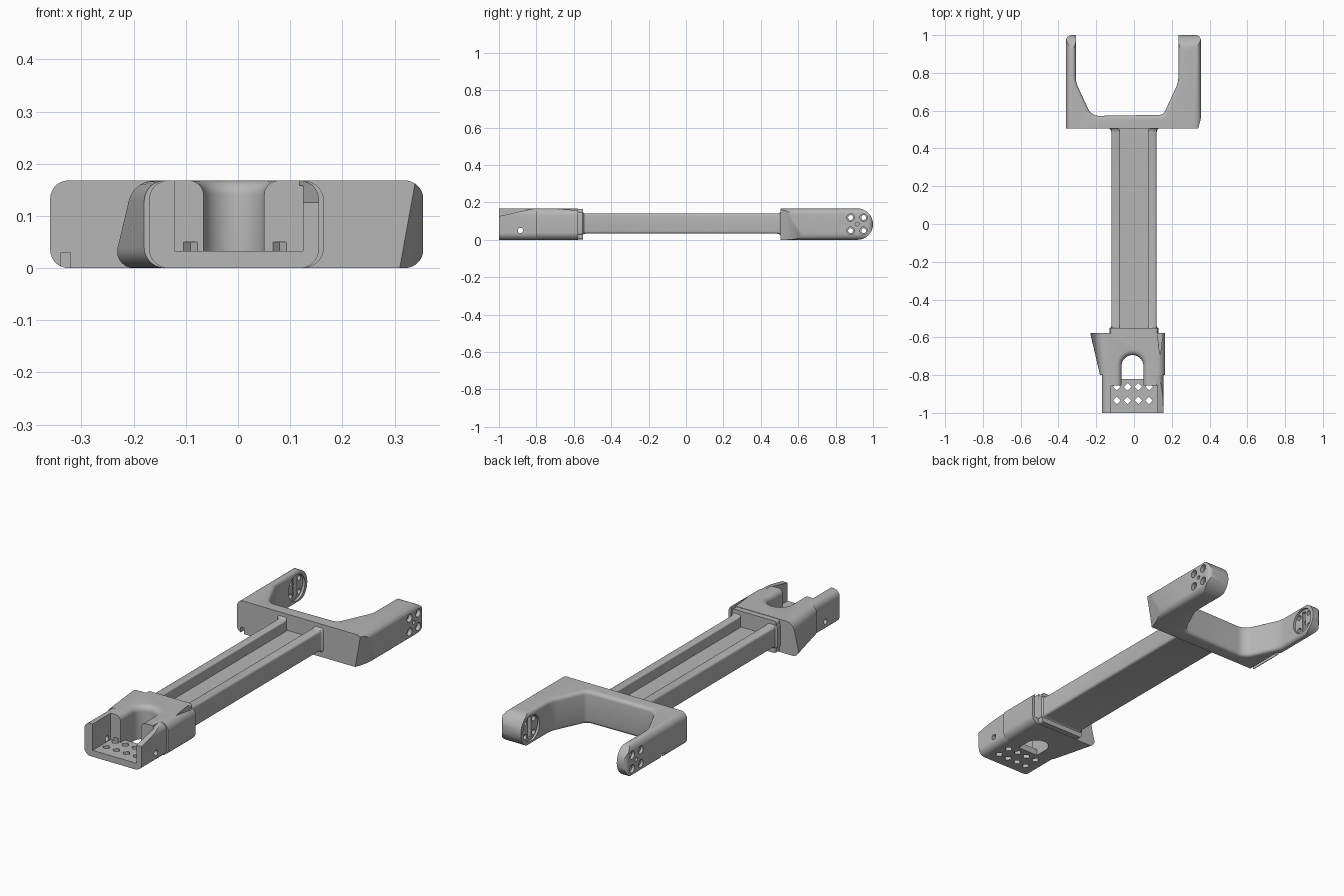
import bpy, bmesh, math
from mathutils import Vector

cube = bpy.data.objects.get("Cube")
if cube:
    bpy.data.objects.remove(cube)

grey = bpy.data.materials.new("plain grey")
grey.use_nodes = True
GREY = (0.47, 0.47, 0.47, 1)
grey.diffuse_color = GREY
grey.node_tree.nodes["Principled BSDF"].inputs["Base Color"].default_value = GREY

H = 0.168  # overall height


def rounded(pts, radii, n=7):
    """Closed 2D outline with circular corners."""
    if not isinstance(radii, (list, tuple)):
        radii = [radii] * len(pts)
    out = []
    for i, r in enumerate(radii):
        p, a, b = (Vector(pts[k % len(pts)]) for k in (i, i - 1, i + 1))
        if r == 0:
            out.append(p)
            continue
        s, e = p + (a - p).normalized() * r, p + (b - p).normalized() * r
        w = math.sin((a - p).angle(b - p) / 2)
        for k in range(n + 1):
            t = k / n
            c = (1 - t) ** 2, 2 * w * t * (1 - t), t * t
            out.append((s * c[0] + p * c[1] + e * c[2]) / sum(c))
    return out


def rect(x0, x1, z0, z1):
    return [(x0, z0), (x1, z0), (x1, z1), (x0, z1)]


def loft(name, axis, rings, bevel=None):
    """Skin (outline, level) rings stacked along an axis."""
    place = {"x": lambda u, v, h: (h, u, v), "y": lambda u, v, h: (u, h, v),
             "z": lambda u, v, h: (u, v, h)}[axis]
    bm = bmesh.new()
    loops = [[bm.verts.new(place(p[0], p[1], h)) for p in ring] for ring, h in rings]
    for lo, hi in zip(loops, loops[1:]):
        for i in range(len(lo)):
            bm.faces.new((lo[i - 1], lo[i], hi[i], hi[i - 1]))
    bm.faces.new(loops[0])
    bm.faces.new(loops[-1])
    bmesh.ops.remove_doubles(bm, verts=bm.verts, dist=1e-5)
    bmesh.ops.recalc_face_normals(bm, faces=bm.faces)
    if bevel:
        edges = [e for e in bm.edges if bevel(e)]
        bmesh.ops.bevel(bm, geom=edges, offset=0.018, segments=4, profile=0.5,
                        affect="EDGES", clamp_overlap=True)
    mesh = bpy.data.meshes.new(name)
    bm.to_mesh(mesh)
    bm.free()
    mesh.materials.append(grey)
    obj = bpy.data.objects.new(name, mesh)
    bpy.context.collection.objects.link(obj)
    return obj


def prism(axis, outline, lo, hi, name="cutter"):
    return loft(name, axis, [(outline, lo), (outline, hi)])


def box(x0, x1, y0, y1, z0, z1):
    return prism("z", rect(x0, x1, y0, y1), z0, z1)


def disc(axis, u, v, r, lo, hi, n=24):
    ring = [(u + r * math.cos(math.tau * k / n), v + r * math.sin(math.tau * k / n))
            for k in range(n)]
    return prism(axis, ring, lo, hi)


def combine(obj, op, *tools):
    for tool in tools:
        mod = obj.modifiers.new("combine", "BOOLEAN")
        mod.operation, mod.solver, mod.object = op, "EXACT", tool
        bpy.context.view_layer.objects.active = obj
        bpy.ops.object.modifier_apply(modifier=mod.name)
        bpy.data.objects.remove(tool)


# Fork: plan outline with softened inner rims
plan = rounded(
    [(-0.36, 0.505), (0.355, 0.505), (0.355, 1), (0.235, 1), (0.235, 0.75),
     (0.155, 0.578), (-0.225, 0.572), (-0.308, 0.75), (-0.308, 1), (-0.36, 1)],
    [0, 0, 0.03, 0, 0.03, 0.02, 0.04, 0.03, 0, 0.03])


def inner_rim(e):
    a, b = (v.co for v in e.verts)
    m = (a + b) / 2
    return abs(a.z - b.z) < 1e-4 and -0.32 < m.x < 0.24 and 0.52 < m.y < 0.995


fork = loft("fork", "z", [(plan, 0), (plan, H)], inner_rim)
combine(fork, "INTERSECT",
        prism("y", rounded(rect(-0.36, 0.355, 0, H), 0.035), 0.4, 1.1),
        prism("x", rounded(rect(0.4, 1, 0, H), [0, H / 2, H / 2, 0], 12), -0.5, 0.5))

# Slanted corner and cable notch on the fork
slant = [([(x - 0.1, 0.205), (0.8, 0.2), (x + 0.2, 1.105)], z)
         for x, z in ((0.292, -0.1), (0.364, 0.3))]
combine(fork, "DIFFERENCE", loft("cutter", "z", slant),
        box(-0.339, -0.321, 0.4, 0.7, -0.1, 0.03),
        box(-0.4, -0.321, 0.68, 0.71, -0.1, 0.03))

# Pivot recesses and screw holes in the arm tips
PY, PZ = 0.915, 0.084
for lo, hi in ((-0.32, -0.28), (0.2, 0.246)):
    combine(fork, "DIFFERENCE", disc("x", PY, PZ, 0.066, lo, hi, 32))
for lo, hi in ((-0.332, -0.28), (0.2, 0.262)):
    combine(fork, "DIFFERENCE", box(lo, hi, PY - 0.012, PY + 0.012, 0.03, 0.138))
for sy in (-1, 1):
    for sz in (-1, 1):
        y, z = PY + sy * 0.035, PZ + sz * 0.035
        combine(fork, "DIFFERENCE", disc("x", y, z, 0.013, -0.5, 0.5),
                disc("x", y, z, 0.02, -0.5, -0.345), disc("x", y, z, 0.02, 0.335, 0.5))
combine(fork, "DIFFERENCE", disc("x", PY, PZ, 0.01, 0.3, 0.5),
        disc("x", PY, PZ, 0.01, -0.5, -0.325))

# Beam: channel section, flared where it meets the ends
channel = rounded(
    [(-0.12, 0.033), (0.12, 0.033), (0.12, 0.14), (0.073, 0.14),
     (0.073, 0.085), (-0.073, 0.085), (-0.073, 0.14), (-0.12, 0.14)],
    [0.012, 0.012, 0.012, 0.006, 0, 0, 0.006, 0.012], 4)


def flared(s):
    return [(p.x * s, 0.086 + (p.y - 0.086) * (1 + (s - 1) * 2)) for p in channel]


beam = loft("beam", "y", [(flared(s), y) for s, y in (
    (1.08, -0.58), (1.08, -0.553), (1.02, -0.546), (1, -0.535),
    (1, 0.485), (1.02, 0.497), (1.08, 0.505), (1.08, 0.52))])

# Head: winged body, front tray and collar
head = loft("head", "y", [
    (rounded(rect(-0.18, 0.165, 0, H), 0.04), -0.8),
    (rounded([(-0.24, 0), (0.165, 0), (0.165, H), (-0.2, H)], 0.04), -0.578)])
combine(head, "UNION",
        prism("y", rounded(rect(-0.17, 0.155, 0, H), 0.036), -1, -0.7),
        prism("y", rounded(rect(-0.125, 0.125, 0.002, H - 0.002), 0.012), -0.62, -0.55))

# Tray pocket, sloping left wall and the slit beside the body
combine(head, "DIFFERENCE",
        box(-0.122, 0.125, -1.1, -0.855, 0.033, 0.3),
        prism("x", [(-1.1, 0.104), (-0.81, H), (-0.81, 0.3), (-1.1, 0.3)], 0.118, 0.3),
        prism("z", [(0.126, -0.5), (0.15, -0.5), (0.15, -0.6), (0.138, -0.7), (0.126, -0.6)],
              0.03, 0.3))


# U-shaped opening with a rounded upper rim
def u_shape(r, front):
    cx, cy = -0.008, -0.752
    arc = [(cx + r * math.cos(math.pi * k / 20), cy + r * math.sin(math.pi * k / 20))
           for k in range(21)]
    return arc + [(cx - r, front), (cx + r, front)]


R, RIM = 0.058, 0.028
rim = [(R, 0.033)] + [
    (R + RIM * (1 - math.cos(a)), H - RIM + RIM * math.sin(a))
    for a in (math.pi / 2 * k / 6 for k in range(7))] + [(R + RIM, 0.3)]
combine(head, "DIFFERENCE",
        prism("z", u_shape(R, -0.82), -0.1, 0.06),
        loft("cutter", "z", [(u_shape(r, -0.9), z) for r, z in rim]))

# Floor vents and cross pin hole
for x in (-0.091, -0.034, 0.023, 0.08):
    for y in (-0.862, -0.934):
        combine(head, "DIFFERENCE", disc("z", x, y, 0.02, -0.1, 0.05, 4))
combine(head, "DIFFERENCE", disc("x", -0.885, 0.05, 0.014, 0.1, 0.3),
        disc("x", -0.885, 0.05, 0.014, -0.3, -0.1))

# Smooth curved faces, keep hard edges
bpy.ops.object.select_all(action="DESELECT")
for obj in (fork, beam, head):
    obj.select_set(True)
    bpy.context.view_layer.objects.active = obj
bpy.ops.object.shade_smooth_by_angle(angle=math.radians(30))
